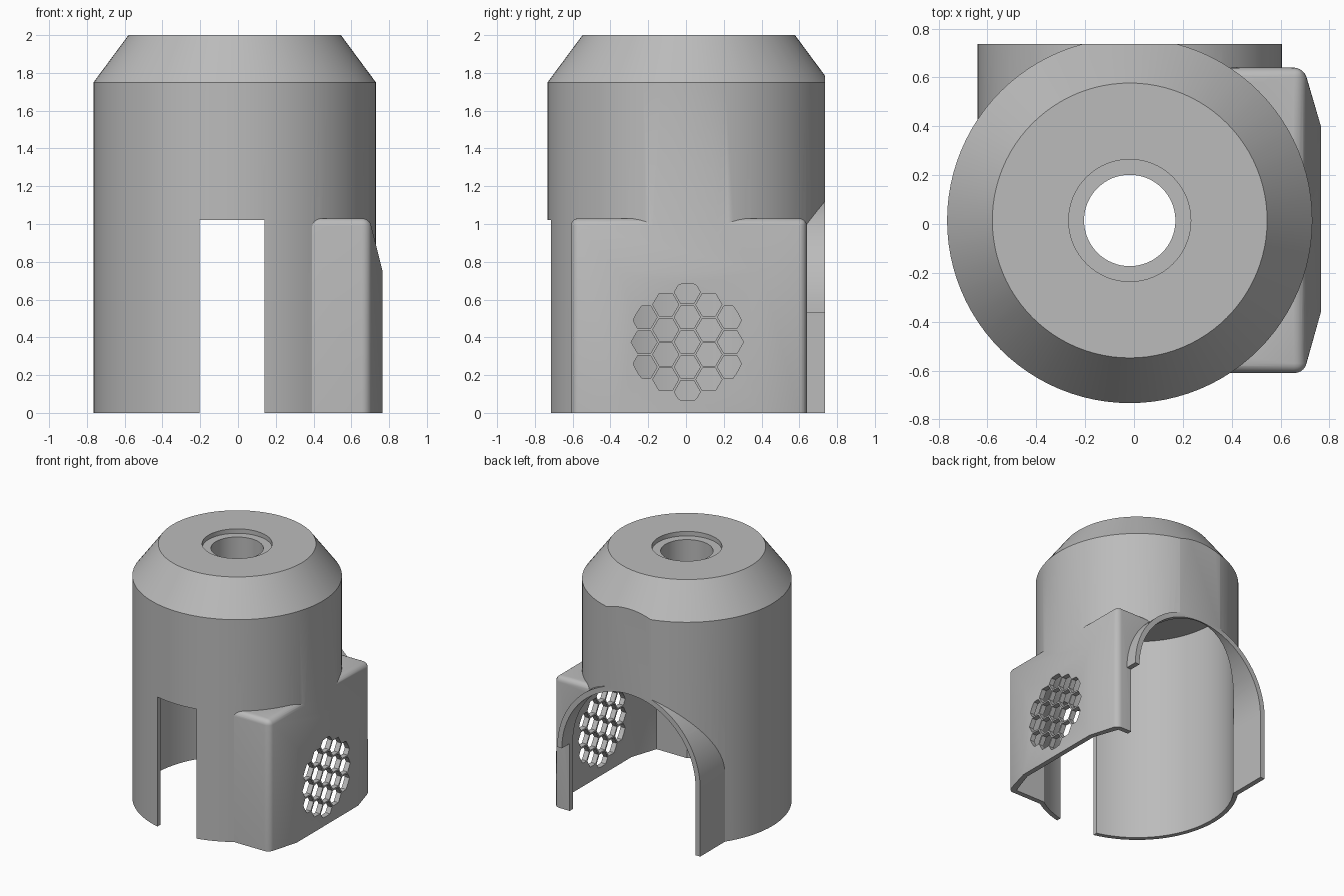
import bpy, bmesh
from math import sin, cos, pi, hypot

if "Cube" in bpy.data.objects:
    bpy.data.objects.remove(bpy.data.objects["Cube"])

CX, CY = -0.0175, 0.0145     # axis of the round housing
R, WALL = 0.7475, 0.035      # housing radius and shell thickness
BACK = 0.737                 # flat rear plane
ARCH_Z = 0.53                # height where the rear arch starts to curve

grey = bpy.data.materials.new("plain_grey")
grey.use_nodes = True
grey.diffuse_color = (0.5, 0.5, 0.5, 1)
grey.node_tree.nodes["Principled BSDF"].inputs["Base Color"].default_value = (0.5, 0.5, 0.5, 1)


def hull(bm, points):
    """Add a convex solid with clean flat faces to bm."""
    part = bmesh.new()
    for p in points:
        part.verts.new(p)
    bmesh.ops.convex_hull(part, input=part.verts)
    bmesh.ops.dissolve_limit(part, angle_limit=0.01, verts=part.verts, edges=part.edges)
    bmesh.ops.recalc_face_normals(part, faces=part.faces)
    mesh = bpy.data.meshes.new("part")
    part.to_mesh(mesh)
    part.free()
    bm.from_mesh(mesh)
    bpy.data.meshes.remove(mesh)


def finish(name, bm):
    mesh = bpy.data.meshes.new(name)
    bm.to_mesh(mesh)
    bm.free()
    mesh.materials.append(grey)
    obj = bpy.data.objects.new(name, mesh)
    bpy.context.collection.objects.link(obj)
    return obj


def solid(name, points):
    bm = bmesh.new()
    hull(bm, points)
    return finish(name, bm)


def block(name, x0, x1, y0, y1, z0, z1):
    return solid(name, [(x, y, z) for x in (x0, x1) for y in (y0, y1) for z in (z0, z1)])


def turned(name, rings, n=96):
    return solid(name, [(CX + r * cos(2 * pi * i / n), CY + r * sin(2 * pi * i / n), z)
                        for r, z in rings for i in range(n)])


def arch(name, r, y0, y1, n=48):
    outline = [(CX + r * cos(pi * i / n), ARCH_Z + r * sin(pi * i / n)) for i in range(n + 1)]
    outline += [(CX - r, -0.2), (CX + r, -0.2)]
    return solid(name, [(x, y, z) for x, z in outline for y in (y0, y1)])


def side_box(name, inset, rounding, x_in):
    """Faceted side box: raised outer face with sloping margins."""
    face, rim = 0.765 - inset, 0.695 - inset
    y0, y1, top = -0.61 + inset, 0.64 - inset, 1.03 - inset
    pts = [(face, y, z) for y in (-0.36, 0.4) for z in (-0.2, 0.75)]
    pts += [(x, y, z) for x in (x_in, rim) for y in (y0, y1) for z in (-0.2, top)]
    bm = bmesh.new()
    hull(bm, pts)
    if rounding:
        def on_rim(e):
            a, b = (v.co for v in e.verts)
            at_rim = abs(a.x - rim) < 1e-4 and abs(b.x - rim) < 1e-4 and max(a.z, b.z) > 0
            along_top = min(a.z, b.z) > top - 1e-4 and abs(a.y - b.y) < 1e-4
            return at_rim or along_top
        bmesh.ops.bevel(bm, geom=[e for e in bm.edges if on_rim(e)], offset=rounding,
                        segments=5, profile=0.5, affect='EDGES')
    return finish(name, bm)


def combine(target, tool, operation):
    tool.hide_render = True
    mod = target.modifiers.new(tool.name, 'BOOLEAN')
    mod.operation, mod.solver, mod.object = operation, 'EXACT', tool
    bpy.context.view_layer.objects.active = target
    bpy.ops.object.modifier_apply(modifier=mod.name)
    bpy.data.objects.remove(tool)


# Outer form: round body with conical shoulder, rear arch and side box
housing = turned("housing", [(R, -0.2), (R, 1.75), (0.5625, 2.0)])
rear_arch = arch("rear_arch", 0.6225, 0.3, 0.85)
combine(rear_arch, block("arch_notch", 0.3, 0.9, 0.62, 1, -0.5, ARCH_Z), 'DIFFERENCE')
combine(housing, rear_arch, 'UNION')
combine(housing, side_box("side_box", 0, 0.04, 0.3), 'UNION')

# Hollow interior
cavity = turned("cavity", [(R - WALL, -0.3), (R - WALL, 1.67)])
combine(housing, cavity, 'DIFFERENCE')
combine(housing, side_box("box_cavity", 0.04, 0, 0.1), 'DIFFERENCE')
combine(housing, arch("arch_cavity", 0.582, 0.1, 1), 'DIFFERENCE')

# Top hole with shallow recess, front slot
combine(housing, turned("top_hole", [(0.187, 1.5), (0.187, 2.1)], 64), 'DIFFERENCE')
combine(housing, turned("top_recess", [(0.25, 1.965), (0.25, 2.1)], 64), 'DIFFERENCE')
combine(housing, block("front_slot", -0.205, 0.14, -1, -0.3, -0.5, 1.02), 'DIFFERENCE')

# Trim to the flat back and flat base
combine(housing, block("back_trim", -2, 2, BACK, 2, -1, 3), 'DIFFERENCE')
combine(housing, block("base_trim", -2, 2, -2, 2, -1, 0), 'DIFFERENCE')

# Honeycomb vent, rounded off by a circle
PITCH, HEX, LIMIT = 0.132, 0.069, 0.308
bm = bmesh.new()
for col in range(-2, 3):
    rows = 5 - abs(col)
    for row in range(rows):
        cy, cz = col * PITCH * 0.866, (row - (rows - 1) / 2) * PITCH
        pts = []
        for i in range(24):
            # walk along each hexagon side in quarter steps
            k, t = divmod(i, 4)
            a, b = k * pi / 3, (k + 1) * pi / 3
            y = cy + HEX * (cos(a) + (cos(b) - cos(a)) * t / 4)
            z = cz + HEX * (sin(a) + (sin(b) - sin(a)) * t / 4)
            s = min(1, LIMIT / max(hypot(y, z), 1e-6))
            pts += [(x, 0.007 + y * s, 0.375 + z * s) for x in (0.66, 0.9)]
        hull(bm, pts)
combine(housing, finish("vent_holes", bm), 'DIFFERENCE')

bpy.ops.object.select_all(action='DESELECT')
housing.select_set(True)
bpy.context.view_layer.objects.active = housing
bpy.ops.object.shade_smooth_by_angle(angle=0.5)
